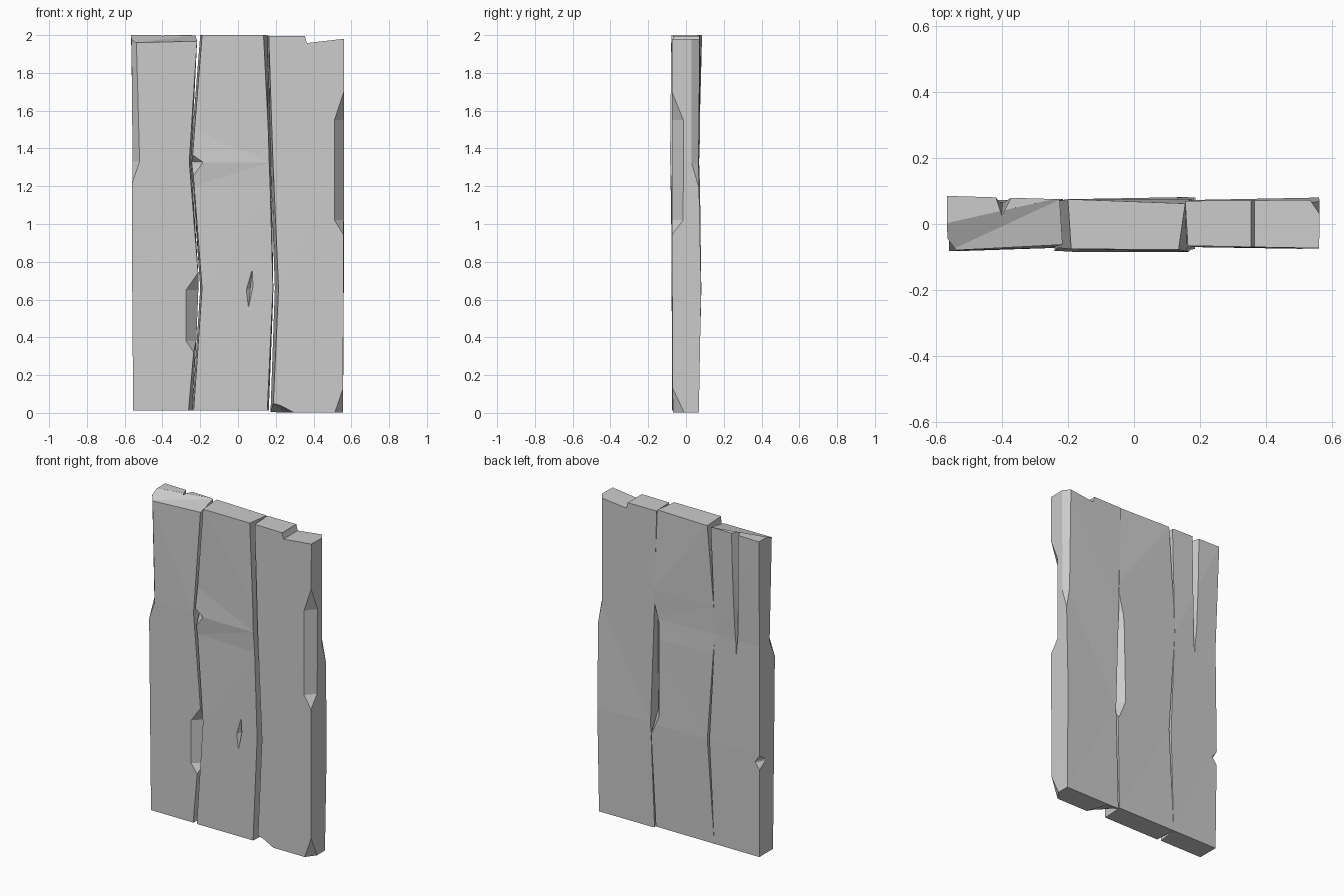
import bpy, bmesh
from mathutils import Vector


def mesh_object(name, bm):
    bmesh.ops.recalc_face_normals(bm, faces=bm.faces)
    me = bpy.data.meshes.new(name)
    bm.to_mesh(me)
    bm.free()
    ob = bpy.data.objects.new(name, me)
    bpy.context.collection.objects.link(ob)
    return ob


def plank(name, sections):
    """Loft rows of (z, front-left, front-right, back-right, back-left)."""
    bm = bmesh.new()
    rings = [[bm.verts.new((x, y, z)) for x, y in pts] for z, *pts in sections]
    for a, b in zip(rings, rings[1:]):
        for i in range(4):
            j = (i + 1) % 4
            bm.faces.new((a[i], a[j], b[j], b[i]))
    bm.faces.new(rings[0])
    bm.faces.new(rings[-1])
    bmesh.ops.triangulate(bm, faces=bm.faces)
    return mesh_object(name, bm)


def chip(ob, pts):
    """Cut away the convex hull of some points."""
    bm = bmesh.new()
    for p in pts:
        bm.verts.new(p)
    res = bmesh.ops.convex_hull(bm, input=bm.verts)
    loose = [v for v in bm.verts if not v.link_faces]
    bmesh.ops.delete(bm, geom=loose, context='VERTS')
    cut = mesh_object("chip_cutter", bm)
    mod = ob.modifiers.new("chip", 'BOOLEAN')
    mod.operation, mod.solver, mod.object = 'DIFFERENCE', 'EXACT', cut
    bpy.context.view_layer.objects.active = ob
    bpy.ops.object.modifier_apply(modifier=mod.name)
    bpy.data.objects.remove(cut)


def edge_chip(ob, x, y, dx, dy, zs):
    """Splinter broken from a long edge, tapering to both ends."""
    pts = [(x, y, zs[0]), (x, y, zs[3])]
    for z in zs[1:3]:
        pts += [(x + dx * 1.5, y - dy * .5, z), (x - dx * .5, y + dy * 1.5, z)]
    for z in zs:
        pts.append((x - dx * .5, y - dy * .5, z))
    chip(ob, pts)


# Left plank
left = plank("left_plank", [
    (.012, (-.555, -.07), (-.262, -.07), (-.242, .065), (-.555, .065)),
    (.66, (-.56, -.073), (-.205, -.07), (-.215, .075), (-.56, .07)),
    (1.33, (-.56, -.083), (-.258, -.073), (-.248, .068), (-.555, .065)),
    (2, (-.565, -.08), (-.215, -.062), (-.225, .075), (-.566, .085))])
edge_chip(left, -.565, -.083, .045, .06, (1.2, 1.33, 1.34, 3.2))
edge_chip(left, -.205, -.07, -.07, .07, (.28, .38, .65, .75))
edge_chip(left, -.56, .07, .03, -.06, (.56, .6, .61, .65))
# split along the grain at the back
chip(left, [(-.425, .1, 2.1), (-.4, .025, 2.1), (-.36, .1, 2.1),
            (-.42, .1, 1.4), (-.4, .035, 1.4), (-.375, .1, 1.4), (-.395, .08, 1.17)])
# sloping top
chip(left, [(-.6, -.005, 2), (-.39, .02, 2), (-.2, .085, 1.999), (-.6, -.1, 1.955),
            (-.2, -.1, 1.96), (-.6, -.1, 2.1), (-.2, -.1, 2.1), (-.6, 0, 2.1), (-.2, .085, 2.1)])

# Middle plank
middle = plank("middle_plank", [
    (.012, (-.235, -.073), (.155, -.072), (.163, .065), (-.242, .065)),
    (.66, (-.19, -.076), (.185, -.075), (.188, .082), (-.2, .075)),
    (1.2, (-.232, -.07), (.17, -.078), (.18, .075), (-.238, .07)),
    (1.325, (-.243, -.084), (.165, -.084), (.178, .07), (-.25, .066)),
    (1.5, (-.23, -.072), (.16, -.083), (.172, .075), (-.24, .068)),
    (2, (-.19, -.076), (.135, -.077), (.155, .062), (-.2, .075))])
edge_chip(middle, -.243, -.084, .055, .05, (1.23, 1.32, 1.33, 1.37))
edge_chip(middle, .18, .08, -.05, -.06, (.6, .72, 1.3, 1.48))
# diamond gouge
chip(middle, [(.055, -.076, .55), (.075, -.076, .76), (.043, -.076, .65), (.08, -.076, .67),
              (.065, -.055, .66), (.06, -.12, .66)])

# Right plank
right = plank("right_plank", [
    (.003, (.185, -.07), (.556, -.07), (.556, .068), (.172, .066)),
    (.66, (.215, -.07), (.558, -.073), (.56, .08), (.195, .073)),
    (1.33, (.185, -.07), (.56, -.076), (.562, .066), (.172, .07)),
    (1.995, (.163, -.066), (.56, -.073), (.563, .073), (.155, .07))])
edge_chip(right, .56, -.075, -.05, .06, (.94, 1.02, 1.55, 1.7))
edge_chip(right, .563, .073, -.03, -.045, (1.17, 1.32, 2.1, 2.3))
# stepped top
chip(right, [(x, y, z) for y in (-.2, .2)
             for x, z in ((.35, 2.05), (.355, 1.99), (.365, 1.958), (.6, 1.985), (.6, 2.05))])
# broken bottom corners
chip(right, [(.49, -.09, -.02), (.57, -.09, .21), (.57, .02, -.02), (.6, -.1, -.02), (.6, -.1, .21)])
chip(right, [(.15, -.1, .068), (.22, -.1, .048), (.31, -.1, 0), (.15, -.1, -.05), (.31, -.1, -.05),
             (.15, .07, .004), (.25, .07, 0), (.15, .07, -.05), (.25, .07, -.05)])
